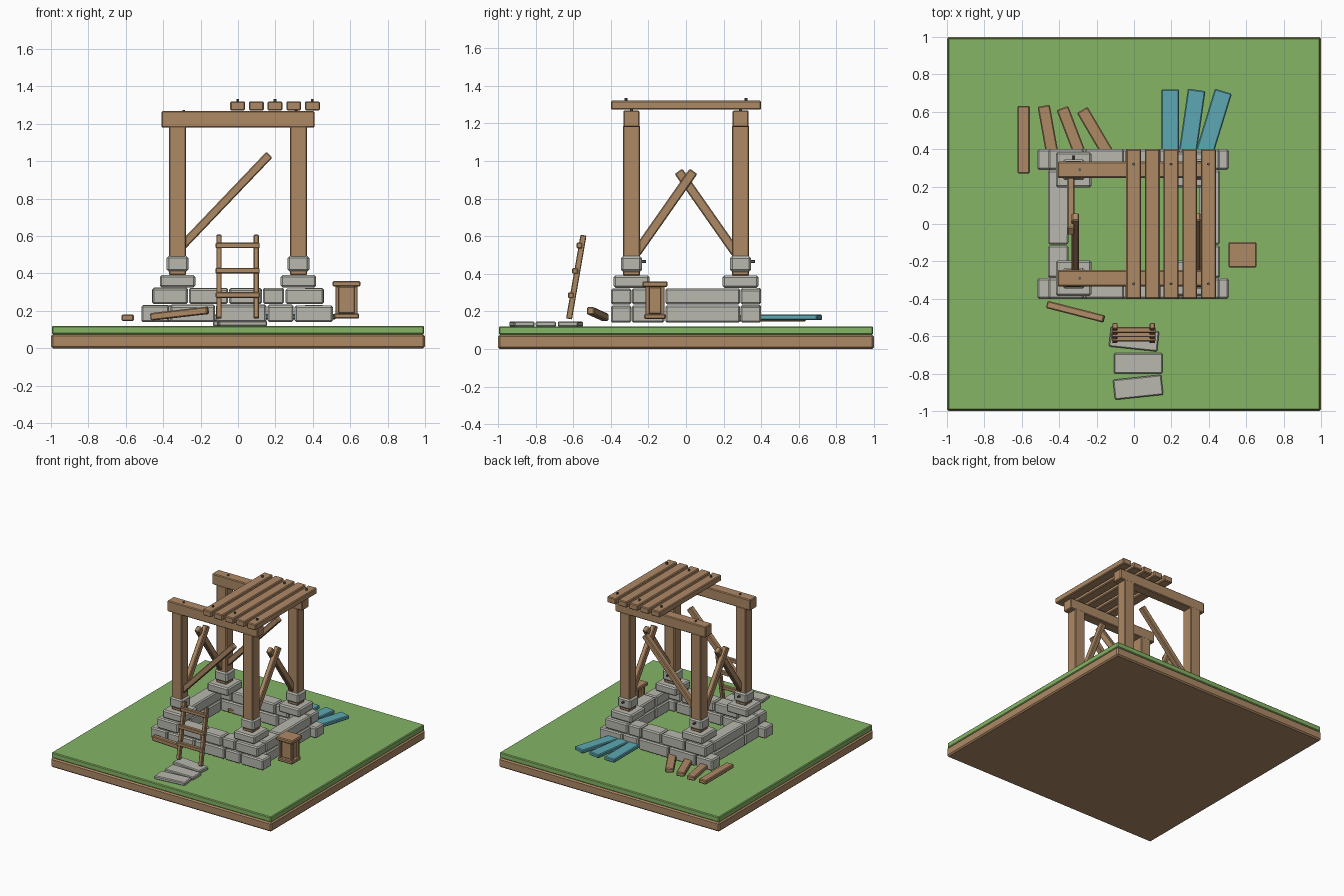
import bpy, random
from math import radians
from mathutils import Vector, Matrix

if "Cube" in bpy.data.objects:
    bpy.data.objects.remove(bpy.data.objects["Cube"])

random.seed(4)


def mat(name, rgb):
    m = bpy.data.materials.new(name)
    m.diffuse_color = (*rgb, 1)
    m.use_nodes = True
    m.node_tree.nodes["Principled BSDF"].inputs["Base Color"].default_value = m.diffuse_color
    return m


WOOD = mat("wood", (0.42, 0.25, 0.13))
GRASS = mat("grass", (0.235, 0.46, 0.13))
STONE = mat("stone", (0.48, 0.48, 0.43))
BLUE = mat("blue_paint", (0.107, 0.386, 0.445))
IRON = mat("iron", (0.10, 0.10, 0.10))


def box(name, center, size, material, rot=None, bevel=0.006):
    """Chamfered box; rot is an optional 3x3 rotation."""
    bpy.ops.mesh.primitive_cube_add(size=1)
    o = bpy.context.object
    o.name = name
    o.data.transform(Matrix.Diagonal((*size, 1)))
    o.data.materials.append(material)
    m = Matrix.Translation(center)
    o.matrix_world = m @ rot.to_4x4() if rot else m
    if bevel:
        b = o.modifiers.new("chamfer", "BEVEL")
        b.width, b.segments = bevel, 1
    return o


def span(name, x, y, z, material, **kw):
    """Box from its limits on each axis."""
    lim = (x, y, z)
    return box(name, [sum(v) / 2 for v in lim], [v[1] - v[0] for v in lim], material, **kw)


def beam(name, a, b, width, height, material, **kw):
    """Box running from point a to point b."""
    a, b = Vector(a), Vector(b)
    d = (b - a).normalized()
    side = Vector((0, 0, 1)).cross(d).normalized()
    rot = Matrix((d, side, d.cross(side))).transposed()
    return box(name, (a + b) / 2, ((b - a).length, width, height), material, rot, **kw)


def stud(name, pos, r, depth, axis="Z"):
    rot = (radians(90), 0, 0) if axis == "Y" else (0, 0, 0)
    bpy.ops.mesh.primitive_cylinder_add(vertices=6, radius=r, depth=depth, location=pos, rotation=rot)
    bpy.context.object.name = name
    bpy.context.object.data.materials.append(IRON)


# Ground slab
span("earth_slab", (-1, 1), (-1, 1), (0, 0.075), WOOD, bevel=0.01)
span("grass_slab", (-0.995, 0.995), (-0.995, 0.995), (0.075, 0.12), GRASS, bevel=0.006)

# Stone foundation: two staggered courses on the front and back
courses = (((0.14, 0.232), (-0.52, -0.365, -0.12, 0.155, 0.30, 0.51)),
           ((0.237, 0.322), (-0.46, -0.265, -0.05, 0.13, 0.25, 0.46)))
for z, xs in courses:
    for side in (-1, 1):
        for x0, x1 in zip(xs, xs[1:]):
            j = random.uniform(-0.005, 0.003)
            ys = sorted((side * 0.29, side * 0.4))
            span("wall_stone", (x0 + 0.003, x1 - 0.003), ys, (z[0], z[1] + j), STONE, bevel=0.009)
        # Side walls between them
        xs_side = sorted((side * 0.35, side * 0.46))
        for y0, y1 in ((-0.288, -0.115), (-0.11, 0.288)):
            span("side_wall_stone", xs_side, (y0, y1), z, STONE, bevel=0.009)

# Corner footings, posts and bolts
for sx in (-1, 1):
    for sy in (-1, 1):
        x, y = 0.323 * sx, 0.29 * sy
        box("cap_stone", (x, y, 0.358), (0.19, 0.19, 0.066), STONE, bevel=0.01)
        box("post_collar", (x, y, 0.452), (0.118, 0.112, 0.084), STONE, bevel=0.012)
        box("post", (x, y, 0.79), (0.092, 0.092, 0.80), WOOD)
        stud("collar_bolt", (x, y + 0.062, 0.465), 0.009, 0.03, "Y")

# Top beams and long braces on the front and back
for sy in (-1, 1):
    span("top_beam", (-0.41, 0.41), (0.29 * sy - 0.043, 0.29 * sy + 0.043), (1.18, 1.268), WOOD)
    beam("long_brace", (-0.30, 0.29 * sy, 0.545), (0.168, 0.29 * sy, 1.035), 0.045, 0.045, WOOD)
    for x in (-0.29, 0.31):
        stud("beam_bolt", (x, 0.29 * sy, 1.268), 0.009, 0.012)

# Crossed braces on the left and right
for sx in (-1, 1):
    for sy in (-1, 1):
        x = 0.325 * sx + 0.012 * sy
        beam("cross_brace", (x, -0.265 * sy, 0.51), (x, 0.04 * sy, 0.945), 0.04, 0.05, WOOD)

# Roof planks with nails
for i in range(5):
    x = -0.002 + 0.1 * i
    span("roof_plank", (x - 0.04, x + 0.04), (-0.4, 0.4), (1.272, 1.32), WOOD)
    if i % 2 == 0:
        for y in (-0.32, 0.32):
            stud("nail", (x, y, 1.325), 0.008, 0.018)

# Leaning ladder
for x in (-0.102, 0.098):
    beam("ladder_rail", (x, -0.622, 0.16), (x, -0.545, 0.605), 0.028, 0.032, WOOD, bevel=0.004)
for z in (0.285, 0.415, 0.55):
    y = -0.622 + (z - 0.16) * 0.173
    box("ladder_rung", (-0.002, y - 0.012, z), (0.235, 0.03, 0.03), WOOD, bevel=0.004)

# Stool: seat, core, corner legs and foot plate
cx, cy = 0.58, -0.165
box("stool_seat", (cx, cy, 0.345), (0.15, 0.135, 0.03), WOOD)
box("stool_foot", (cx, cy, 0.173), (0.135, 0.115, 0.028), WOOD)
box("stool_core", (cx, cy, 0.258), (0.09, 0.07, 0.145), WOOD)
for sx in (-1, 1):
    for sy in (-1, 1):
        box("stool_leg", (cx + 0.05 * sx, cy + 0.04 * sy, 0.258), (0.02, 0.02, 0.148), WOOD, bevel=0.003)

# Loose plank leaning by the wall
beam("loose_plank", (-0.465, -0.43, 0.168), (-0.16, -0.508, 0.203), 0.04, 0.04, WOOD)

# Fanned planks behind, from far end to near end
for a, b in (((-0.59, 0.632), (-0.59, 0.27)), ((-0.483, 0.632), (-0.42, 0.28)),
             ((-0.383, 0.62), (-0.255, 0.285)), ((-0.277, 0.61), (-0.095, 0.30))):
    beam("scattered_plank", (*a, 0.163), (*b, 0.163), 0.066, 0.034, WOOD)
for a, b in (((0.193, 0.72), (0.193, 0.36)), ((0.335, 0.717), (0.284, 0.36)),
             ((0.478, 0.71), (0.372, 0.365))):
    beam("blue_plank", (*a, 0.168), (*b, 0.168), 0.095, 0.03, BLUE)

# Stepping stones
for x, y, turn in ((0, -0.615, -6), (0.022, -0.745, 0), (0.022, -0.873, 6)):
    box("stepping_stone", (x, y, 0.132), (0.26, 0.108, 0.028), STONE,
        Matrix.Rotation(radians(turn), 3, "Z"))
